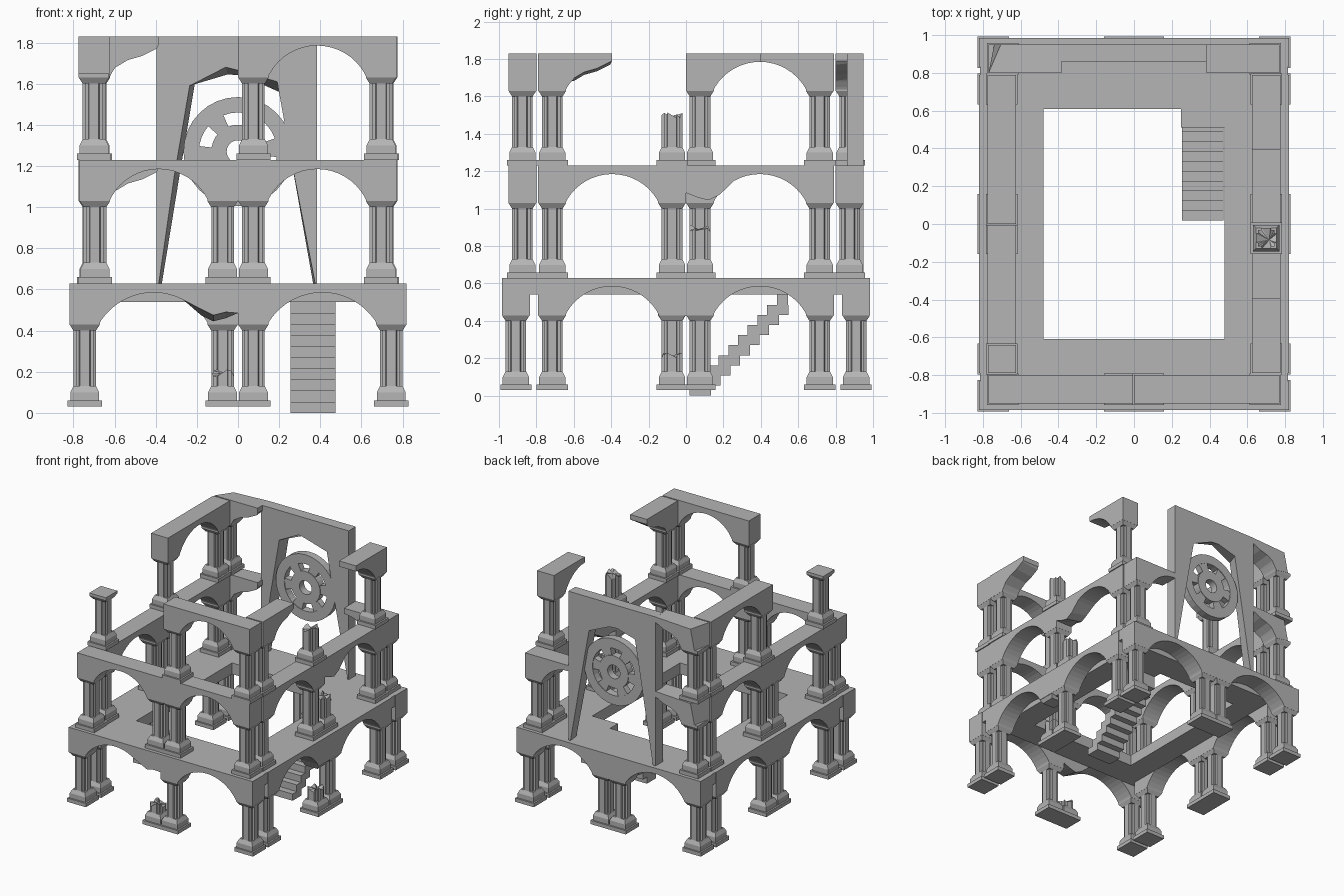
import bpy, bmesh, math, random

if "Cube" in bpy.data.objects:
    bpy.data.objects.remove(bpy.data.objects["Cube"])

random.seed(4)
DEPTH = 0.075   # half thickness of the arcade walls
COL = 0.075     # distance from bay end to column centre

# Dark grey stone
stone = bpy.data.materials.new("stone")
stone.diffuse_color = (.46, .46, .46, 1)
stone.use_nodes = True
stone.node_tree.nodes["Principled BSDF"].inputs["Base Color"].default_value = stone.diffuse_color


def finish(name, bm):
    bmesh.ops.recalc_face_normals(bm, faces=bm.faces)
    me = bpy.data.meshes.new(name)
    bm.to_mesh(me)
    bm.free()
    me.materials.append(stone)
    ob = bpy.data.objects.new(name, me)
    bpy.context.collection.objects.link(ob)
    return ob


def loft(bm, rings, caps=True):
    loops = [[bm.verts.new(p) for p in r] for r in rings]
    n = len(loops[0])
    for a, b in zip(loops, loops[1:]):
        for i in range(n):
            j = (i + 1) % n
            bm.faces.new((a[i], a[j], b[j], b[i]))
    if caps:
        bm.faces.new(loops[0])
        bm.faces.new(loops[-1])
    return loops


def box(name, x0, x1, y0, y1, z0, z1):
    bm = bmesh.new()
    loft(bm, [[(x0, y0, z), (x1, y0, z), (x1, y1, z), (x0, y1, z)] for z in (z0, z1)])
    return finish(name, bm)


def square(cx, cy, h, z):
    return [(cx - h, cy - h, z), (cx + h, cy - h, z), (cx + h, cy + h, z), (cx - h, cy + h, z)]


def column(name, cx, cy, z0, height=None):
    """Stepped base, fluted shaft and flared capital; a height makes a broken stump."""
    bm = bmesh.new()
    base = [(.083, 0), (.083, .03), (.07, .03), (.07, .07), (.055, .10)]
    loft(bm, [square(cx, cy, h, z0 + z) for h, z in base])
    quarter = [(1, .42), (.78, .5), (.78, .78), (.5, .78), (.42, 1)]
    prof = []
    for k in range(4):
        c, s = [(1, 0), (0, 1), (-1, 0), (0, -1)][k]
        prof += [(.055 * (c * x - s * y), .055 * (s * x + c * y)) for x, y in quarter]
    low = [(cx + x, cy + y, z0 + .09) for x, y in prof]
    if height is None:
        loft(bm, [low, [(x, y, z0 + .38) for x, y, _ in low]])
        loft(bm, [square(cx, cy, h, z0 + z) for h, z in ((.055, .37), (.074, .40), (.074, .42))])
    else:
        top = [(x, y, z0 + height + random.uniform(-.03, .015)) for x, y, _ in low]
        ring = loft(bm, [low, top], caps=False)[-1]
        tip = bm.verts.new((cx + .015, cy - .01, z0 + height - .01))
        for i in range(len(ring)):
            bm.faces.new((ring[i], ring[(i + 1) % len(ring)], tip))
    finish(name, bm)


def arch_profile(L, kind):
    """Bay outline in (along, height): full, clean half, ragged half, corner-broken or chipped end."""
    hw, rise = L / 2 - .155, .135
    r = (hw * hw + rise * rise) / (2 * rise)
    a0 = math.asin(hw / r)
    arc = [(.145, .40)]
    for i in range(17):
        a = -a0 + 2 * a0 * i / 16
        arc.append((L / 2 + r * math.sin(a), .555 - r + r * math.cos(a)))
    if kind == "half":
        pts = arc[:10] + [(L / 2, .60)]
    elif kind in ("ragged", "corner"):
        pts = arc[:3] + [(L / 2 - .20, .455), (L / 2 - .15, .485), (L / 2 - .08, .505),
                         (L / 2 - .01, .54), (L / 2, .56), (L / 2, .60)]
    elif kind == "chip":
        pts = arc[:14] + [(L - .18, .475), (L - .12, .445), (L - .06, .46), (L, .455), (L, .60)]
    else:
        pts = arc + [(L - .145, .40), (L, .40), (L, .60)]
    return [(0, .40)] + pts + [(0, .60)]


def bay(name, axis, o, s, c, L, z0, beam="full", outer="full", inner="full"):
    """One arcade bay from its outer end o, running in direction s along the axis."""
    def place(u, d, z):
        return (o + s * u, c + d, z0 + z) if axis == "x" else (c + d, o + s * u, z0 + z)
    if beam:
        front = arch_profile(L, beam)
        back = list(front)
        if beam in ("ragged", "corner"):
            back = [(u, z + .015) if 4 <= i <= 7 else (u, z) for i, (u, z) in enumerate(front)]
        if beam == "corner":    # outer rear corner knocked off
            back[0] = (.03, .42)
            back[-1] = (.065, .585)
        if beam == "chip":
            back = [(u, z - .03) if 15 <= i <= 17 else (u, z) for i, (u, z) in enumerate(front)]
        bm = bmesh.new()
        loft(bm, [[place(u, -DEPTH, z) for u, z in front], [place(u, DEPTH, z) for u, z in back]])
        finish(name + "_arch", bm)
    for tag, u, h in (("outer", COL, outer), ("inner", L - COL, inner)):
        if h:
            x, y, z = place(u, 0, 0)
            column(f"{name}_{tag}_column", x, y, z, None if h == "full" else h)


# Ground storey
G, M, T = .03, .63, 1.23
bay("ground_front_left", "x", -.82, 1, -.91, .82, G, "chip", inner=.17)
bay("ground_front_right", "x", .82, -1, -.91, .82, G)
for s, n in ((-1, "left"), (1, "right")):
    bay("ground_back_" + n, "x", s * .82, -s, .91, .82, G)
    bay(f"ground_{n}_side_front", "y", -.79, 1, s * .745, .79, G, inner=.19 if s > 0 else "full")
    bay(f"ground_{n}_side_back", "y", .79, -1, s * .745, .79, G)
column_cap = bmesh.new()
loft(column_cap, [square(.745, -.075, h, z) for h, z in ((.055, .40), (.074, .435))])
finish("hanging_capital", column_cap)

# Middle storey
for s, n in ((-1, "left"), (1, "right")):
    bay("middle_front_" + n, "x", s * .77, -s, -.875, .77, M)
    bay("middle_back_" + n, "x", s * .77, -s, .875, .77, M, "corner" if s < 0 else "half", inner=None)
    bay(f"middle_{n}_side_front", "y", -.79, 1, s * .70, .79, M)
bay("middle_left_side_back", "y", .79, -1, -.70, .79, M)
bay("middle_right_side_back", "y", .79, -1, .70, .79, M, "chip", inner=.27)

# Top storey, mostly ruined
bay("top_front_right", "x", .77, -1, -.875, .77, T)
bay("top_back_left", "x", -.77, 1, .875, .77, T, "corner", inner=None)
bay("top_left_side_front", "y", -.79, 1, -.70, .79, T, None, inner=None)
bay("top_left_side_back", "y", .79, -1, -.70, .79, T)
bay("top_right_side_front", "y", -.79, 1, .70, .79, T, "ragged", inner=.27)
bay("top_right_side_back", "y", .79, -1, .70, .79, T, "half", inner=None)

# Floor slab around the open well, with corner fillers and stair landing
for s, n in ((-1, "a"), (1, "b")):
    box("floor_side_" + n, *sorted((s * .48, s * .675)), -.61, .61, .54, .63)
    box("floor_end_" + n, -.675, .675, *sorted((s * .61, s * .837)), .54, .63)
    for t in (-1, 1):
        box("floor_corner_" + n, *sorted((t * .67, t * .815)), *sorted((s * .785, s * .84)), .54, .63)
box("stair_landing", .25, .48, .51, .61, .54, .63)

# Open stair
for i in range(10):
    y = .018 + .052 * i
    box("stair_step", .255, .475, y, y + (.115 if i < 9 else .06), .054 * i, .054 * (i + 1))

# Tall rear gate with a ragged tapering opening
hole_f = [(-.385, .63), (-.31, 1.15), (-.235, 1.59), (-.06, 1.68), (.0, 1.665), (.19, 1.61), (.255, 1.25), (.375, .63)]
hole_b = [(-.37, .63), (-.28, 1.18), (-.21, 1.60), (-.05, 1.645), (.02, 1.64), (.20, 1.56), (.235, 1.37), (.365, .63)]
bm = bmesh.new()
rings = []
for hole, y in ((hole_f, .86), (hole_b, .95)):
    rings.append([(x, y, z) for x, z in [(-.395, .63)] + hole + [(.385, .63), (.385, 1.83), (-.395, 1.83)]])
loft(bm, rings)
finish("rear_gate", bm)


# Stone wheel: rim, hub and spokes
def wheel_ring(name, r0, r1, y0, y1, n=32):
    bm = bmesh.new()
    prof = [(r0, y0), (r1, y0), (r1, y1), (r0, y1)]
    rings = []
    for i in range(n + 1):
        a = 2 * math.pi * i / n
        rings.append([(r * math.cos(a), y, 1.27 + r * math.sin(a)) for r, y in prof])
    loft(bm, rings, caps=False)
    bmesh.ops.remove_doubles(bm, verts=bm.verts, dist=1e-5)
    finish(name, bm)


wheel_ring("wheel_rim", .19, .265, .86, .92)
wheel_ring("wheel_hub", .055, .13, .86, .92)
for k in range(6):
    bm = bmesh.new()
    a = math.pi / 3 * k + .1
    rings = []
    for y in (.865, .915):
        rings.append([(r * math.cos(a + d), y, 1.27 + r * math.sin(a + d))
                      for r, d in ((.11, -.26), (.20, -.24), (.20, .24), (.11, .26))])
    loft(bm, rings)
    finish("wheel_spoke", bm)
